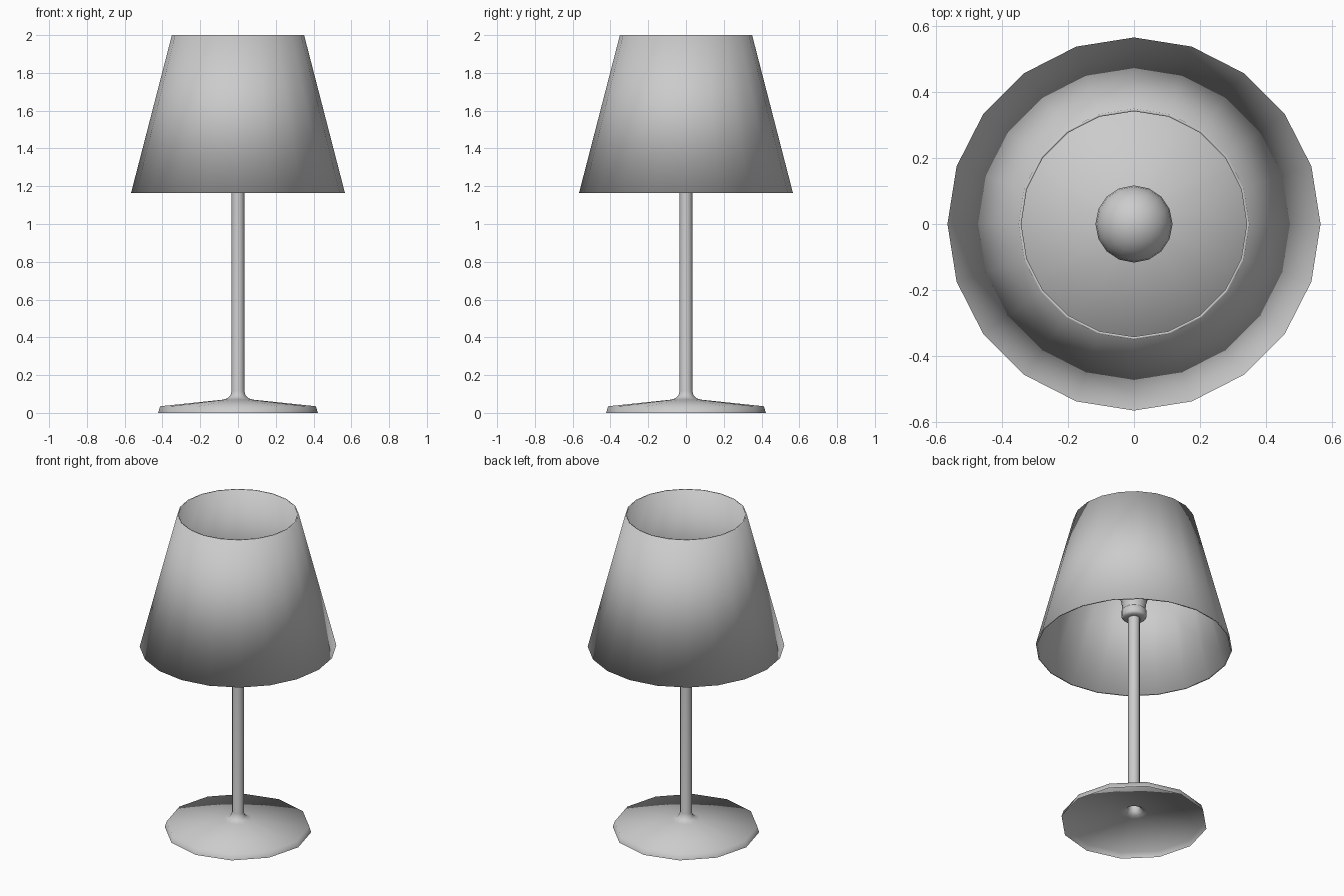
import bpy
import bmesh
from math import cos, sin, pi

if "Cube" in bpy.data.objects:
    bpy.data.objects.remove(bpy.data.objects["Cube"])


def lathe(name, profile, sides, closed=False):
    """Revolve (radius, z) points about z; a radius of 0 makes a pole."""
    bm = bmesh.new()
    rings = []
    for r, z in profile:
        if r == 0:
            rings.append([bm.verts.new((0, 0, z))] * sides)
        else:
            rings.append([bm.verts.new((r * cos(2 * pi * i / sides),
                                        r * sin(2 * pi * i / sides), z))
                          for i in range(sides)])
    pairs = list(zip(rings, rings[1:]))
    if closed:
        pairs.append((rings[-1], rings[0]))
    for a, b in pairs:
        for i in range(sides):
            j = (i + 1) % sides
            corners = list(dict.fromkeys((a[i], a[j], b[j], b[i])))
            bm.faces.new(corners).smooth = True
    mesh = bpy.data.meshes.new(name)
    bm.to_mesh(mesh)
    bm.free()
    obj = bpy.data.objects.new(name, mesh)
    bpy.context.collection.objects.link(obj)
    return obj


# Hollow foot flowing into the stem
lathe("base_and_stem", [(0.423, 0), (0.412, 0.035), (0.08, 0.07),
                        (0.055, 0.078), (0.04, 0.092), (0.034, 0.115),
                        (0.034, 1.36)], 12)

# Lamp holder at the stem top
lathe("socket", [(0.034, 1.355), (0.062, 1.355), (0.072, 1.365),
                 (0.072, 1.405), (0.066, 1.41)], 16)

# Pear-shaped bulb: flared neck and round top
R, CZ = 0.117, 1.6
dome = [(R * cos(a * pi / 12), CZ + R * sin(a * pi / 12)) for a in range(-2, 6)]
lathe("bulb", [(0.066, 1.41), (0.072, 1.46), (0.09, 1.52)] + dome
      + [(0, CZ + R)], 16)

# Thin tapered shade, open at both ends
lathe("shade", [(0.566, 1.165), (0.35, 2.0), (0.342, 2.0), (0.556, 1.165)],
      20, closed=True)
